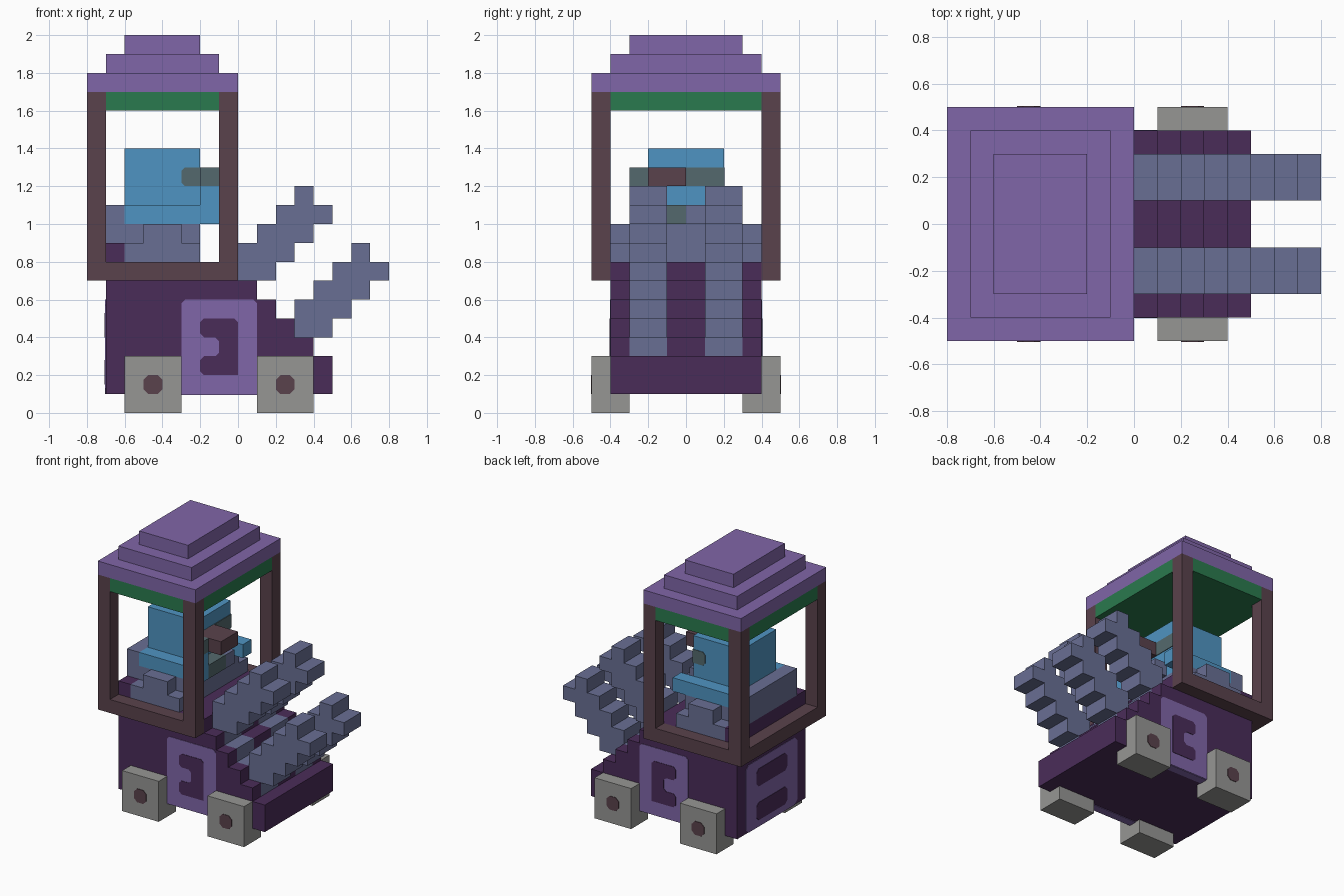
import bpy, bmesh, math
from mathutils import Vector

if "Cube" in bpy.data.objects:
    bpy.data.objects.remove(bpy.data.objects["Cube"], do_unlink=True)


def material(name, hex_code):
    def lin(c):
        return c / 12.92 if c <= 0.04045 else ((c + 0.055) / 1.055) ** 2.4
    col = [lin(int(hex_code[i:i + 2], 16) / 255) for i in (0, 2, 4)] + [1]
    m = bpy.data.materials.new(name)
    m.use_nodes = True
    m.diffuse_color = col
    m.node_tree.nodes["Principled BSDF"].inputs["Base Color"].default_value = col
    return m


DARK = material("dark purple", "4A2C59")
LILAC = material("light purple", "8066A8")
BROWN = material("dark brown", "5A424C")
GREEN = material("green", "2A7A4E")
BLUE = material("blue", "4F94C2")
SKIN = material("grey green", "54696D")
STEEL = material("steel blue", "696F94")
WHEEL = material("wheel grey", "969694")


def finish(bm, name, mat):
    bmesh.ops.recalc_face_normals(bm, faces=bm.faces[:])
    me = bpy.data.meshes.new(name)
    bm.to_mesh(me)
    bm.free()
    me.materials.append(mat)
    ob = bpy.data.objects.new(name, me)
    bpy.context.scene.collection.objects.link(ob)
    return ob


def box(name, mat, x, y, z):
    """Block from three (min, max) ranges."""
    bm = bmesh.new()
    bmesh.ops.create_cube(bm, size=1)
    for v in bm.verts:
        v.co = Vector([(r[0] + r[1]) / 2 + c * (r[1] - r[0]) for r, c in zip((x, y, z), v.co)])
    return finish(bm, name, mat)


def prism(name, mat, pts, a, b, axis="y"):
    """Extrude a closed profile from a to b along an axis."""
    def place(p, d):
        return {"x": (d, p[0], p[1]), "y": (p[0], d, p[1]), "z": (p[0], p[1], d)}[axis]
    bm = bmesh.new()
    base = bm.faces.new([bm.verts.new(place(p, a)) for p in pts])
    ext = bmesh.ops.extrude_face_region(bm, geom=[base])
    shift = Vector(place((0, 0), b - a))
    bmesh.ops.translate(bm, vec=shift, verts=[g for g in ext["geom"] if isinstance(g, bmesh.types.BMVert)])
    return finish(bm, name, mat)


def rounded(u0, u1, v0, v1, c):
    """Rectangle profile with clipped corners."""
    return [(u0 + c, v0), (u1 - c, v0), (u1, v0 + c), (u1, v1 - c),
            (u1 - c, v1), (u0 + c, v1), (u0, v1 - c), (u0, v0 + c)]


SIDES = (("right", -1), ("left", 1))

# Hull with a stepped nose; the steps under the forks are steel
prism("hull", DARK, [(-.7, .1), (.5, .1), (.5, .3), (0, .3), (0, .8), (-.7, .8)], -.4, .4)
steps = [(0, .3), (.4, .3), (.4, .4), (.3, .4), (.3, .5), (.2, .5), (.2, .6), (.1, .6), (.1, .7), (0, .7)]
for i, (y0, y1, mat) in enumerate([(-.4, -.3, DARK), (-.3, -.1, STEEL), (-.1, .1, DARK),
                                   (.1, .3, STEEL), (.3, .4, DARK)]):
    prism(f"nose_steps_{i + 1}", mat, steps, y0, y1)
box("rear_ledge", DARK, (-.7, -.6), (-.4, .4), (.8, .9))

# Stepped forks, an upper and a lower one on each side
fork = [(0, .7), (.2, .7), (.2, .8), (.3, .8), (.3, .9), (.4, .9), (.4, 1), (.5, 1), (.5, 1.1), (.4, 1.1),
        (.4, 1.2), (.3, 1.2), (.3, 1.1), (.2, 1.1), (.2, 1), (.1, 1), (.1, .9), (0, .9)]
for side, s in SIDES:
    for level, d in (("upper", 0), ("lower", .3)):
        prism(f"{level}_fork_{side}", STEEL, [(x + d, z - d) for x, z in fork], s * .1, s * .3)

# Wheels with painted hubs
for side, s in SIDES:
    for end, x in (("rear", -.6), ("front", .1)):
        box(f"{end}_wheel_{side}", WHEEL, (x, x + .3), sorted((s * .3, s * .5)), (0, .3))
        prism(f"{end}_hub_{side}", BROWN, rounded(x + .1, x + .2, .1, .2, .025), s * .498, s * .504)

# Painted side panels, continued under the floor
plate = [(-.3, .1), (.1, .1), (.1, .58), (.08, .6), (-.28, .6), (-.3, .58)]
hook = [(-.18, .2), (0, .2), (0, .48), (-.02, .5), (-.18, .5), (-.2, .48), (-.2, .42), (-.18, .4),
        (-.12, .4), (-.1, .38), (-.1, .32), (-.12, .3), (-.18, .3), (-.2, .28), (-.2, .22)]
for side, s in SIDES:
    prism(f"side_panel_{side}", LILAC, plate, s * .398, s * .403)
    prism(f"side_panel_mark_{side}", DARK, hook, s * .4, s * .406)
    box(f"floor_panel_{side}", LILAC, (-.3, .1), sorted((s * .34, s * .4)), (.096, .102))

# Painted rear panel
prism("rear_panel", LILAC, rounded(-.3, .3, .1, .6, .03), -.698, -.703, "x")
for name, z in (("upper", .4), ("lower", .15)):
    prism(f"rear_panel_{name}_mark", DARK, rounded(-.18, .18, z, z + .13, .025), -.7, -.706, "x")

# Cab frame: rails on three sides and four posts
for side, s in SIDES:
    box(f"cab_rail_{side}", BROWN, (-.8, 0), sorted((s * .4, s * .5)), (.7, .8))
    for end, x in (("rear", -.8), ("front", -.1)):
        box(f"{end}_post_{side}", BROWN, (x, x + .1), sorted((s * .4, s * .5)), (.8, 1.7))
box("cab_rail_rear", BROWN, (-.8, -.7), (-.4, .4), (.7, .8))

# Ceiling notched around the posts, then the tiered roof
prism("ceiling", GREEN, [(-.7, -.5), (-.1, -.5), (-.1, -.4), (0, -.4), (0, .4), (-.1, .4), (-.1, .5),
                         (-.7, .5), (-.7, .4), (-.8, .4), (-.8, -.4), (-.7, -.4)], 1.6, 1.7, "z")
for i in range(3):
    d = i * .1
    box(f"roof_tier_{i + 1}", LILAC, (-.8 + d, -d), (-.5 + d, .5 - d), (1.7 + d, 1.8 + d))

# Seat with back and armrests
box("seat_base", STEEL, (-.6, -.2), (-.3, .3), (.8, 1))
box("seat_back", STEEL, (-.7, -.6), (-.3, .3), (.9, 1.1))
rest = [(-.6, .8), (-.2, .8), (-.2, .9), (-.3, .9), (-.3, 1), (-.5, 1), (-.5, .9), (-.6, .9)]
for side, s in SIDES:
    prism(f"armrest_{side}", STEEL, rest, s * .3, s * .4)

# Driver: shoulders, sleeves, hooded head and face strip
box("driver_shoulders", BLUE, (-.6, -.2), (-.3, .3), (1, 1.1))
box("driver_head", BLUE, (-.6, -.2), (-.2, .2), (1.1, 1.4))
box("driver_face", SKIN, (-.202, -.195), (-.2, .2), (1.2, 1.3))
for side, s in SIDES:
    prism(f"driver_cheek_{side}", SKIN, [(-.28, 1.2), (-.195, 1.2), (-.195, 1.3), (-.28, 1.3),
                                         (-.3, 1.28), (-.3, 1.22)], s * .198, s * .204)
box("right_sleeve", BLUE, (-.2, -.1), (-.3, -.2), (1, 1.2))
box("left_sleeve", BLUE, (-.2, -.1), (.2, .3), (1, 1.1))
box("right_hand", SKIN, (-.2, -.1), (-.3, -.2), (1.2, 1.3))
box("left_hand", SKIN, (-.2, -.1), (-.2, 0), (1, 1.1))
box("control_lever", STEEL, (-.2, -.1), (0, .1), (1, 1.1))
box("spyglass", BROWN, (-.2, 0), (-.2, 0), (1.2, 1.3))
